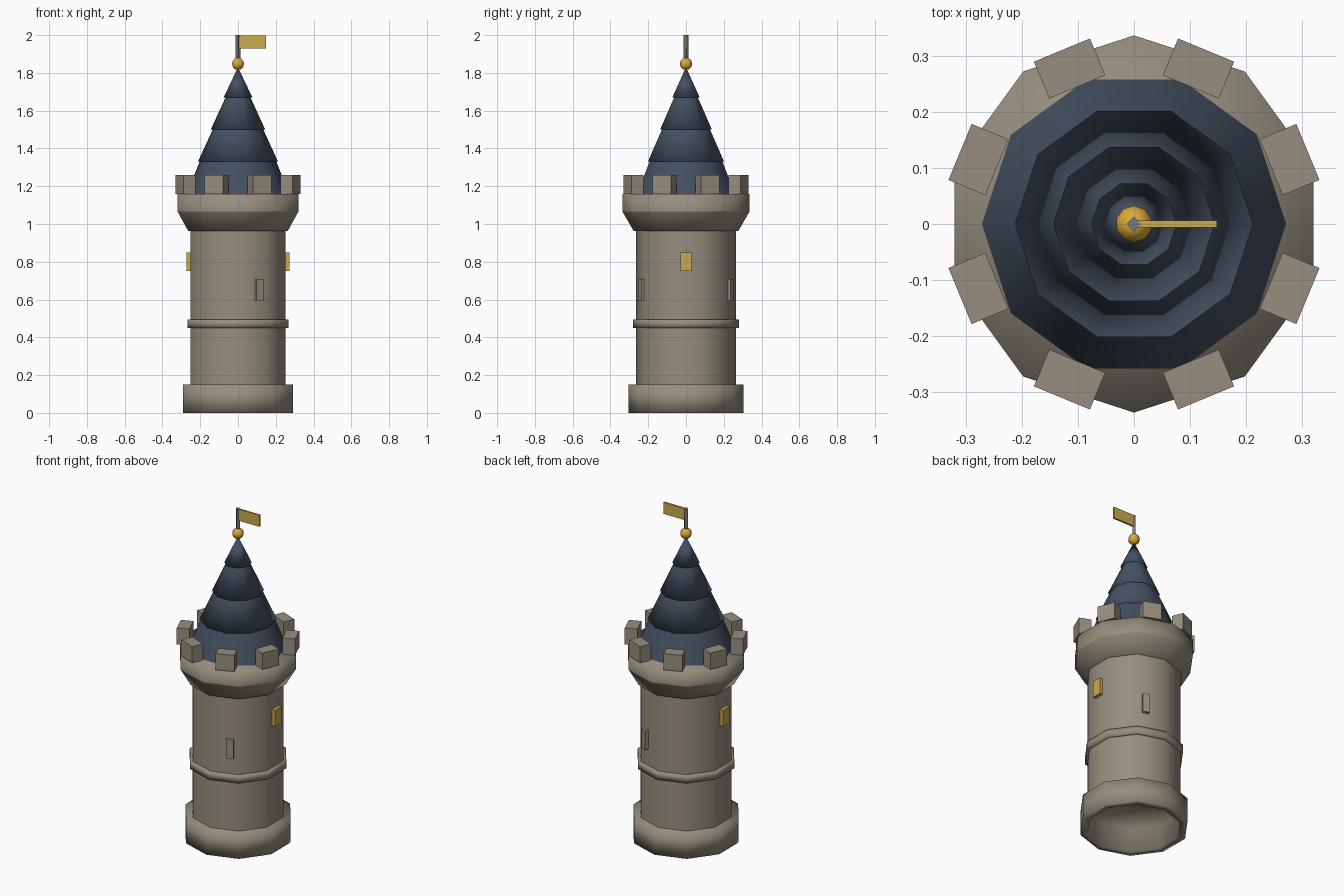
import bpy, bmesh, math
from mathutils import Matrix, Vector

if "Cube" in bpy.data.objects:
    bpy.data.objects.remove(bpy.data.objects["Cube"])


def material(name, rgb):
    m = bpy.data.materials.new(name)
    m.diffuse_color = (*rgb, 1)
    m.use_nodes = True
    m.node_tree.nodes["Principled BSDF"].inputs["Base Color"].default_value = m.diffuse_color
    return m


STONE = material("warm_stone", (0.31, 0.27, 0.21))
SLATE = material("blue_slate", (0.058, 0.08, 0.118))
BRASS = material("brass", (0.72, 0.40, 0.04))
YELLOW = material("banner_yellow", (0.60, 0.41, 0.075))
IRON = material("iron_grey", (0.20, 0.20, 0.21))


def finish(bm, name, mat, smooth=True):
    """Make an object; smooth shading with edges over 40 degrees kept sharp."""
    for f in bm.faces:
        f.smooth = smooth
    for e in bm.edges:
        if len(e.link_faces) == 2:
            e.smooth = e.calc_face_angle(0) < math.radians(40)
    me = bpy.data.meshes.new(name)
    bm.to_mesh(me)
    bm.free()
    me.materials.append(mat)
    ob = bpy.data.objects.new(name, me)
    bpy.context.collection.objects.link(ob)
    return ob


def lathe(name, profile, mat, sides=10, phase=0.0, smooth=True):
    """Spin a (radius, z) profile; listing it upward gives outward faces."""
    bm = bmesh.new()
    rings = []
    for r, z in profile:
        if r == 0:
            rings.append([bm.verts.new((0, 0, z))] * sides)
            continue
        angles = [phase + math.tau * i / sides for i in range(sides)]
        rings.append([bm.verts.new((r * math.cos(a), r * math.sin(a), z)) for a in angles])
    for lo, hi in zip(rings, rings[1:]):
        for i in range(sides):
            j = (i + 1) % sides
            bm.faces.new(list(dict.fromkeys((lo[i], lo[j], hi[j], hi[i]))))
    return finish(bm, name, mat, smooth)


def box(name, mat, size, centre, angle=0.0):
    """Box placed along +x, then swung round the tower axis."""
    bm = bmesh.new()
    bmesh.ops.create_cube(bm, size=1)
    bm.transform(Matrix.Rotation(math.radians(angle), 4, 'Z')
                 @ Matrix.Translation(Vector(centre))
                 @ Matrix.Diagonal((*size, 1)))
    return finish(bm, name, mat, False)


# Stone body: ten sides with a corner at the front and back
QUARTER = math.pi / 2
lathe("base_plinth", [(0, .145), (.265, .145), (.265, 0), (.305, 0), (.305, .15), (0, .15)],
      STONE, phase=QUARTER)
lathe("tower_wall", [(.264, .15), (.264, .99)], STONE, phase=QUARTER)
lathe("string_course", [(.26, .45), (.28, .45), (.28, .495), (.26, .495)], STONE, phase=QUARTER)
lathe("corbel", [(.25, .963), (.277, .963), (.336, 1.065)], STONE, phase=QUARTER)
lathe("parapet", [(.336, 1.065), (.336, 1.16), (0, 1.16)], STONE, phase=QUARTER)

# Ring of eight merlons
for k in range(8):
    box(f"merlon_{k + 1}", STONE, (.071, .108, .10), (.30, 0, 1.21), 22.5 + 45 * k)

# Lit side windows and the two arrow slits
for side, angle in (("right", 0), ("left", 180)):
    box(f"window_{side}", YELLOW, (.04, .06, .10), (.252, 0, .80), angle)
for side, angle in (("front", -64.5), ("back", 64.5)):
    box(f"arrow_slit_{side}", STONE, (.04, .04, .115), (.252, 0, .652), angle)

# Roof in four overlapping tiers
for k, (r0, r1) in enumerate([(.271, .203), (.212, .134), (.144, .066), (.076, 0)]):
    z = 1.16 + .17 * k
    start = [(r0, z)] if k == 0 else [(r0 - .02, z), (r0, z)]
    lathe(f"roof_tier_{k + 1}", start + [(r1, z + .17 if k < 3 else 1.83)], SLATE)

# Finial ball, pole and banner
bm = bmesh.new()
bmesh.ops.create_uvsphere(bm, u_segments=10, v_segments=6, radius=.033)
bm.transform(Matrix.Translation((0, 0, 1.848)))
finish(bm, "finial_ball", BRASS)
lathe("flag_pole", [(0, 1.84), (.0125, 1.84), (.0125, 2.0), (0, 2.0)], IRON, sides=4, smooth=False)
box("banner", YELLOW, (.146, .012, .07), (.075, 0, 1.964))
